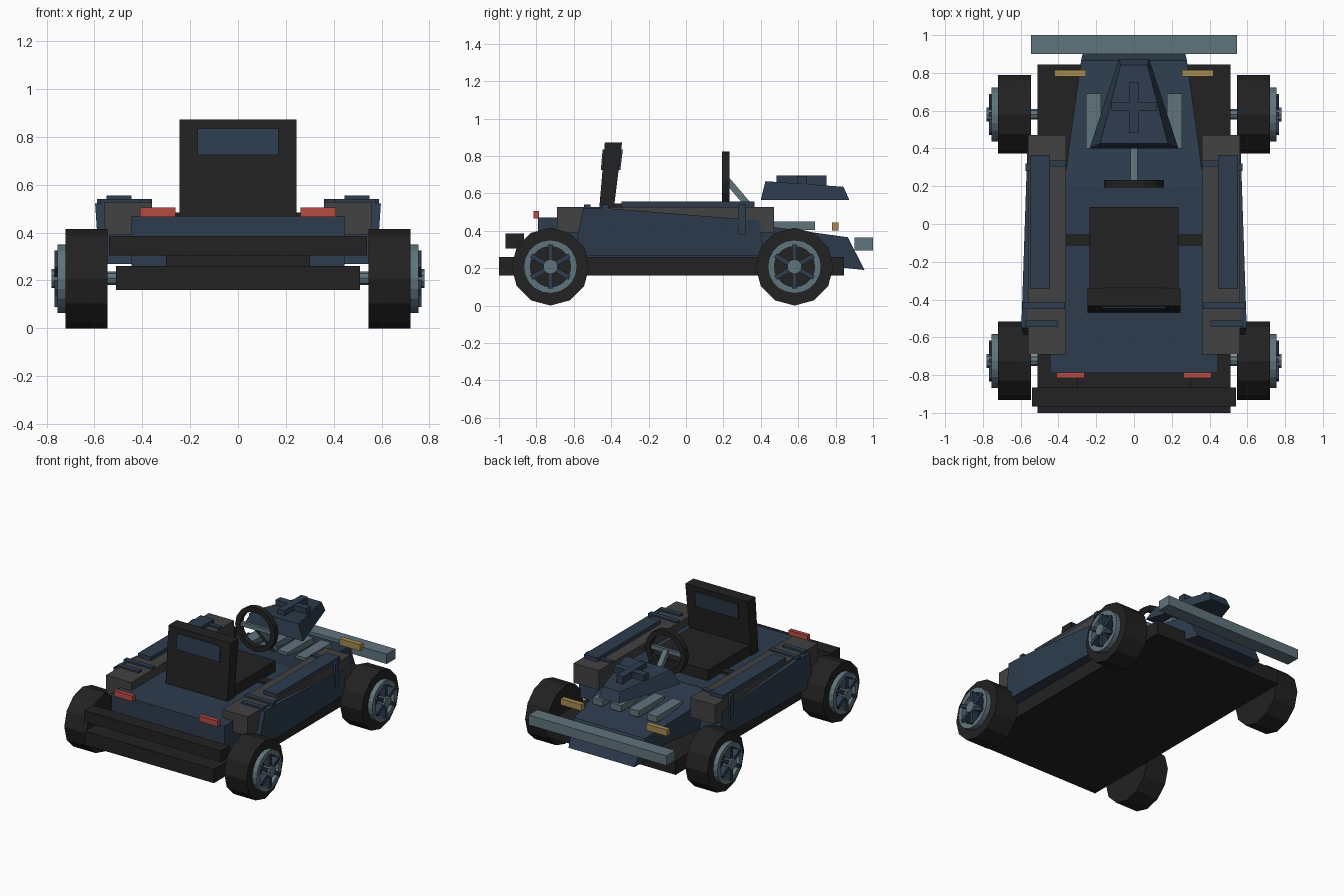
import bpy, bmesh, math
from mathutils import Vector

if "Cube" in bpy.data.objects:
    bpy.data.objects.remove(bpy.data.objects["Cube"])


def material(name, rgb):
    m = bpy.data.materials.new(name)
    m.diffuse_color = (*rgb, 1)
    m.use_nodes = True
    m.node_tree.nodes["Principled BSDF"].inputs["Base Color"].default_value = m.diffuse_color
    return m


NAVY = material("navy", (0.026, 0.045, 0.075))
BLACK = material("black", (0.016, 0.016, 0.016))
GREY = material("dark_grey", (0.054, 0.054, 0.054))
STEEL = material("steel", (0.117, 0.175, 0.20))
RED = material("red", (0.47, 0.07, 0.055))
AMBER = material("amber", (0.38, 0.26, 0.08))


def finish(name, bm, mat):
    bmesh.ops.recalc_face_normals(bm, faces=bm.faces)
    me = bpy.data.meshes.new(name)
    bm.to_mesh(me)
    bm.free()
    me.materials.append(mat)
    ob = bpy.data.objects.new(name, me)
    bpy.context.collection.objects.link(ob)
    return ob


def loft(name, rings, mat):
    """Skin a solid between rings of equal point count, with end caps."""
    bm = bmesh.new()
    vs = [[bm.verts.new(p) for p in r] for r in rings]
    n = len(rings[0])
    for a, b in zip(vs, vs[1:]):
        for i in range(n):
            j = (i + 1) % n
            bm.faces.new((a[i], a[j], b[j], b[i]))
    bm.faces.new(vs[0])
    bm.faces.new(vs[-1])
    return finish(name, bm, mat)


def box(name, x, y, z, mat):
    return loft(name, [[(x[0], y[0], h), (x[1], y[0], h), (x[1], y[1], h), (x[0], y[1], h)]
                       for h in z], mat)


def pair(name, x, y, z, mat):
    for side, s in (("right", 1), ("left", -1)):
        box(f"{name}_{side}", sorted((s * x[0], s * x[1])), y, z, mat)


def disc(name, x0, x1, y, z, r, mat, n=12):
    """Cylinder along x."""
    return loft(name, [[(x, y + r * math.sin(math.tau * i / n), z + r * math.cos(math.tau * i / n))
                        for i in range(n)] for x in (x0, x1)], mat)


def ring(name, centre, r0, r1, x0, x1, mat, n=20, swap=False):
    """Rectangular-section ring about x, or about y when swapped."""
    bm = bmesh.new()
    rows = []
    for i in range(n):
        a = math.tau * i / n
        row = []
        for r, d in ((r0, x0), (r1, x0), (r1, x1), (r0, x1)):
            p = (r * math.sin(a), d, r * math.cos(a)) if swap else (d, r * math.sin(a), r * math.cos(a))
            row.append(bm.verts.new(Vector(centre) + Vector(p)))
        rows.append(row)
    for i in range(n):
        a, b = rows[i], rows[(i + 1) % n]
        for k in range(4):
            m = (k + 1) % 4
            bm.faces.new((a[k], a[m], b[m], b[k]))
    return finish(name, bm, mat)


# Chassis and bumpers
box("floor_pan", (-0.51, 0.51), (-1.0, 0.845), (0.16, 0.26), BLACK)
box("rear_bumper", (-0.54, 0.54), (-0.965, -0.865), (0.305, 0.385), BLACK)
box("rear_bumper_mount", (-0.3, 0.3), (-0.88, -0.78), (0.26, 0.34), BLACK)
box("front_bumper", (-0.545, 0.545), (0.9, 1.0), (0.295, 0.365), STEEL)

# Central tub and sloping nose
box("body_tub", (-0.445, 0.445), (-0.79, 0.2), (0.26, 0.47), NAVY)
loft("nose", [[(-w, y, lo), (w, y, lo), (w2, y2, hi), (-w2, y2, hi)] for w, y, lo, w2, y2, hi in (
    (0.37, 0.19, 0.255, 0.37, 0.19, 0.47),
    (0.345, 0.40, 0.25, 0.345, 0.40, 0.43),
    (0.26, 0.955, 0.19, 0.28, 0.865, 0.365))], NAVY)
box("cross_bar", (-0.36, 0.36), (-0.115, -0.055), (0.46, 0.485), BLACK)

# Side pods, skirts, rails and straps
pair("side_pod", (0.36, 0.56), (-0.69, 0.47), (0.39, 0.528), GREY)
for side, s in (("right", 1), ("left", -1)):
    loft(f"side_skirt_{side}", [
        [(s * 0.40, yb, 0.268), (s * xb, yb, 0.268), (s * xt, yt, zt), (s * 0.40, yt, zt)]
        for yb, xb, yt, xt, zt in ((-0.60, 0.58, -0.55, 0.597, 0.522),
                                   (-0.42, 0.58, -0.42, 0.592, 0.520),
                                   (0.42, 0.555, 0.39, 0.565, 0.455))], NAVY)
pair("top_rail", (0.445, 0.55), (-0.345, 0.365), (0.52, 0.555), NAVY)
pair("rear_strap", (0.365, 0.59), (-0.45, -0.415), (0.50, 0.54), NAVY)
pair("rear_short_strap", (0.405, 0.575), (-0.545, -0.51), (0.50, 0.54), NAVY)
pair("front_strap", (0.36, 0.55), (0.305, 0.335), (0.51, 0.54), NAVY)
pair("strap_drop", (0.54, 0.575), (0.28, 0.32), (0.38, 0.54), NAVY)

# Lamps
pair("tail_lamp", (0.262, 0.41), (-0.815, -0.785), (0.465, 0.505), RED)
pair("head_lamp", (0.255, 0.42), (0.78, 0.815), (0.40, 0.445), AMBER)

# Bonnet vents
for i, x in enumerate((-0.215, -0.072, 0.072, 0.215)):
    box(f"vent_{i + 1}", (x - 0.04, x + 0.04), (0.40, 0.69), (0.405, 0.45), STEEL)

# Seat
box("seat_cushion", (-0.235, 0.235), (-0.40, 0.09), (0.46, 0.545), BLACK)


def leaning(name, w, z0, z1, grow, mat):
    def back(z):
        return -0.468 + (z - 0.47) * 0.085

    def front(z):
        return -0.392 + (z - 0.47) * 0.125
    loft(name, [[(-w, back(z) - grow, z), (w, back(z) - grow, z), (w, front(z) + grow, z),
                 (-w, front(z) + grow, z)] for z in (z0, z1)], mat)


leaning("seat_back", 0.245, 0.47, 0.872, 0, BLACK)
leaning("seat_back_panel", 0.17, 0.725, 0.835, 0.009, NAVY)

# Steering wheel and column
ring("steering_wheel", (0, 0.213, 0.665), 0.122, 0.158, -0.02, 0.02, BLACK, 16, True)
loft("steering_column", [[(-0.018, y, z), (0.018, y, z), (0.018, y + 0.025, z + 0.025),
                          (-0.018, y + 0.025, z + 0.025)]
                         for y, z in ((0.205, 0.66), (0.41, 0.42))], STEEL)
box("steering_spoke", (-0.125, 0.125), (0.203, 0.223), (0.655, 0.685), STEEL)

# Raised hood with cross
loft("hood", [[(-0.235, 0.40, 0.565), (0.235, 0.40, 0.565), (0.08, 0.873, 0.565), (-0.08, 0.873, 0.565)],
              [(-0.18, 0.425, 0.665), (0.18, 0.425, 0.665), (0.07, 0.842, 0.635), (-0.07, 0.842, 0.635)]],
     NAVY)
box("hood_cross_long", (-0.026, 0.026), (0.485, 0.75), (0.64, 0.694), NAVY)
box("hood_cross_wide", (-0.12, 0.12), (0.597, 0.647), (0.64, 0.692), NAVY)

# Wheels and axles
Z = 0.208
for end, y in (("rear", -0.725), ("front", 0.58)):
    disc(f"{end}_axle", -0.6, 0.6, y, Z + 0.002, 0.028, STEEL, 8)
    for side, s in (("right", 1), ("left", -1)):
        tag = f"{end}_{side}"
        disc(f"tyre_{tag}", s * 0.545, s * 0.72, y, Z, 0.208, BLACK)
        ring(f"rim_{tag}", (0, y, Z), 0.108, 0.143, s * 0.715, s * 0.755, STEEL)
        disc(f"hub_{tag}", s * 0.715, s * 0.78, y, Z, 0.04, STEEL, 10)
        for k in range(6):
            a = math.tau * k / 6
            u = Vector((0, math.sin(a), math.cos(a)))
            v = Vector((0, math.cos(a), -math.sin(a))) * 0.013
            c = Vector((0, y, Z))
            loft(f"spoke_{tag}_{k + 1}", [
                [c + u * r + v * q + Vector((s * x, 0, 0))
                 for r, q in ((0.03, -1), (0.118, -1), (0.118, 1), (0.03, 1))]
                for x in (0.715, 0.767)], NAVY)
